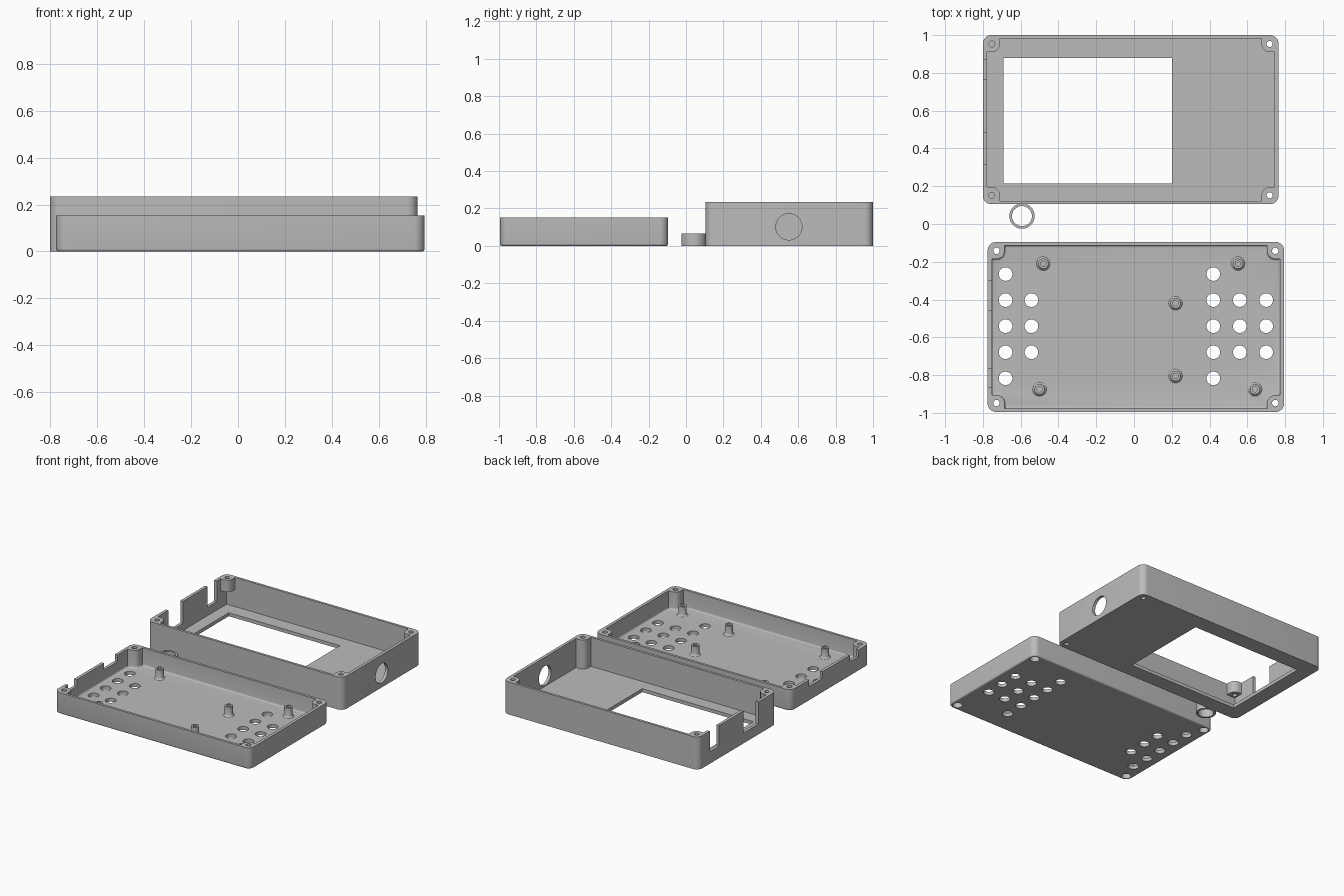
import bpy, bmesh, math
from mathutils import Vector

cube = bpy.data.objects.get("Cube")
if cube:
    bpy.data.objects.remove(cube, do_unlink=True)

grey = bpy.data.materials.new("plain_grey")
grey.use_nodes = True
grey.diffuse_color = (0.5, 0.5, 0.5, 1)
grey.node_tree.nodes["Principled BSDF"].inputs["Base Color"].default_value = (0.5, 0.5, 0.5, 1)

WALL_X, WALL_Y, FLOOR = 0.022, 0.018, 0.025
CORNER, POST_R, SCREW = 0.045, 0.043, 0.047
CASE = (-0.80, 0.105, 0.765, 1.0)
LID = (-0.775, -0.995, 0.795, -0.095)
CASE_H, LID_H = 0.235, 0.153


def finish(name, bm):
    bmesh.ops.recalc_face_normals(bm, faces=bm.faces)
    mesh = bpy.data.meshes.new(name)
    bm.to_mesh(mesh)
    bm.free()
    obj = bpy.data.objects.new(name, mesh)
    bpy.context.collection.objects.link(obj)
    mesh.materials.append(grey)
    return obj


def activate(obj):
    bpy.ops.object.select_all(action='DESELECT')
    obj.select_set(True)
    bpy.context.view_layer.objects.active = obj


def smooth(obj):
    activate(obj)
    bpy.ops.object.shade_smooth_by_angle(angle=math.radians(32))


def cut(obj, cutter):
    mod = obj.modifiers.new("cut", 'BOOLEAN')
    mod.operation, mod.solver, mod.object = 'DIFFERENCE', 'EXACT', cutter
    activate(obj)
    bpy.ops.object.modifier_apply(modifier=mod.name)
    bpy.data.objects.remove(cutter, do_unlink=True)


def prism(name, outline, z0, z1, bevel=0):
    """Extrude an outline, optionally rounding its lower edge."""
    bm = bmesh.new()
    base = bm.faces.new([bm.verts.new((x, y, z0)) for x, y in outline])
    rim = list(base.edges)
    top = bmesh.ops.extrude_face_region(bm, geom=[base], use_keep_orig=True)["geom"]
    bmesh.ops.translate(bm, verts=[v for v in top if isinstance(v, bmesh.types.BMVert)],
                        vec=(0, 0, z1 - z0))
    bmesh.ops.recalc_face_normals(bm, faces=bm.faces)
    if bevel:
        bmesh.ops.bevel(bm, geom=rim, offset=bevel, segments=4, profile=0.5, affect='EDGES')
    return finish(name, bm)


def box(x0, x1, y0, y1, z0, z1):
    return prism("cutter", [(x0, y0), (x1, y0), (x1, y1), (x0, y1)], z0, z1)


def corners(rect):
    """Corner point and inward signs, counter-clockwise."""
    x0, y0, x1, y1 = rect
    return [(x0, y0, 1, 1), (x1, y0, -1, 1), (x1, y1, -1, -1), (x0, y1, 1, -1)]


def arc(radius, n=8):
    return [(radius * math.cos(math.pi / 2 * i / n), radius * math.sin(math.pi / 2 * i / n))
            for i in range(n + 1)]


def rounded(rect):
    pts = []
    for cx, cy, sx, sy in corners(rect):
        part = [(cx + sx * (CORNER - a), cy + sy * (CORNER - b)) for a, b in arc(CORNER)]
        pts += part if sx * sy > 0 else part[::-1]
    return pts


def cavity(rect):
    """Inner outline that leaves a rounded screw post in each corner."""
    pts = []
    for cx, cy, sx, sy in corners(rect):
        reach = SCREW + POST_R
        part = [(WALL_X, reach)]
        part += [(SCREW + a, SCREW + b) for a, b in arc(POST_R)][::-1]
        part += [(reach, WALL_Y)]
        part = [(cx + sx * a, cy + sy * b) for a, b in part]
        pts += part if sx * sy > 0 else part[::-1]
    return pts


def cylinders(points, radius, z0, z1):
    """Upright cylinders in one cutter."""
    bm = bmesh.new()
    for x, y in points:
        made = bmesh.ops.create_cone(bm, cap_ends=True, segments=32, radius1=radius,
                                     radius2=radius, depth=z1 - z0)["verts"]
        bmesh.ops.translate(bm, verts=made, vec=(x, y, (z0 + z1) / 2))
    return finish("cutter", bm)


def lathe(name, profile, x, y, n=40):
    """Spin a closed profile about an upright axis."""
    bm = bmesh.new()
    rings = [[bm.verts.new((x + r * math.cos(math.tau * i / n),
                            y + r * math.sin(math.tau * i / n), z)) for i in range(n)]
             for r, z in profile]
    for a, b in zip(rings, rings[1:] + rings[:1]):
        for i in range(n):
            j = (i + 1) % n
            bm.faces.new((a[i], a[j], b[j], b[i]))
    obj = finish(name, bm)
    smooth(obj)


def screws(rect):
    return [(cx + sx * SCREW, cy + sy * SCREW) for cx, cy, sx, sy in corners(rect)]


# Deep case with screen window
case = prism("screen_case", rounded(CASE), 0, CASE_H)
cut(case, prism("cutter", cavity(CASE), FLOOR, CASE_H + 0.05))
cut(case, box(-0.69, 0.20, 0.215, 0.88, -0.1, 0.1))

# Left-end posts are short brackets under the rim
for y0, y1 in ((CASE[1] + WALL_Y, 0.21), (0.895, CASE[3] - WALL_Y)):
    cut(case, box(CASE[0] + WALL_X, -0.70, y0, y1, FLOOR, 0.15))
holes = screws(CASE)
cut(case, cylinders(holes[1:3], 0.016, -0.1, 0.4))
cut(case, cylinders([holes[0], holes[3]], 0.016, 0.1, 0.4))

# Port notches and round side hole
for y0, y1, z in ((0.315, 0.485, 0.075), (0.765, 0.87, 0.085)):
    cut(case, box(-0.9, -0.76, y0, y1, z, 0.4))
bm = bmesh.new()
bmesh.ops.create_cone(bm, cap_ends=True, segments=48, radius1=0.07, radius2=0.07, depth=0.1)
side = finish("cutter", bm)
side.rotation_euler = (0, math.pi / 2, 0)
side.location = (0.76, 0.55, 0.102)
bpy.context.view_layer.update()
cut(case, side)
smooth(case)

# Shallow lid with rounded lower edge
lid = prism("back_lid", rounded(LID), 0, LID_H, 0.011)
cut(lid, prism("cutter", cavity(LID), FLOOR, LID_H + 0.05, 0.012))
cut(lid, cylinders(screws(LID), 0.017, -0.1, 0.4))
cut(lid, cylinders(screws(LID), 0.032, -0.1, 0.05))
for y0, y1 in ((-0.455, -0.30), (-0.865, -0.765)):
    cut(lid, box(-0.9, -0.735, y0, y1, 0.105, 0.4))

# Vent hole grid, full outer columns and shorter inner ones
vents = []
for x, reach in ((-0.68, 2), (-0.543, 1), (0.42, 2), (0.56, 1), (0.70, 1)):
    vents += [(x, -0.541 + 0.138 * k) for k in range(-reach, reach + 1)]
cut(lid, cylinders(vents, 0.036, -0.1, 0.1))
smooth(lid)

# Board standoffs with flared feet
top = FLOOR + 0.07
standoff = [(0.037, FLOOR - 0.004), (0.037, FLOOR), (0.031, FLOOR + 0.004),
            (0.027, FLOOR + 0.012), (0.027, top), (0.014, top), (0.014, FLOOR - 0.004)]
for i, (x, y) in enumerate([(-0.48, -0.21), (0.55, -0.21), (0.22, -0.42),
                            (0.22, -0.805), (-0.50, -0.875), (0.64, -0.875)]):
    lathe(f"standoff_{i + 1}", standoff, x, y)

# Loose spacer ring
lathe("spacer_ring", [(0.067, 0), (0.067, 0.067), (0.053, 0.067), (0.053, 0)], -0.593, 0.042)
